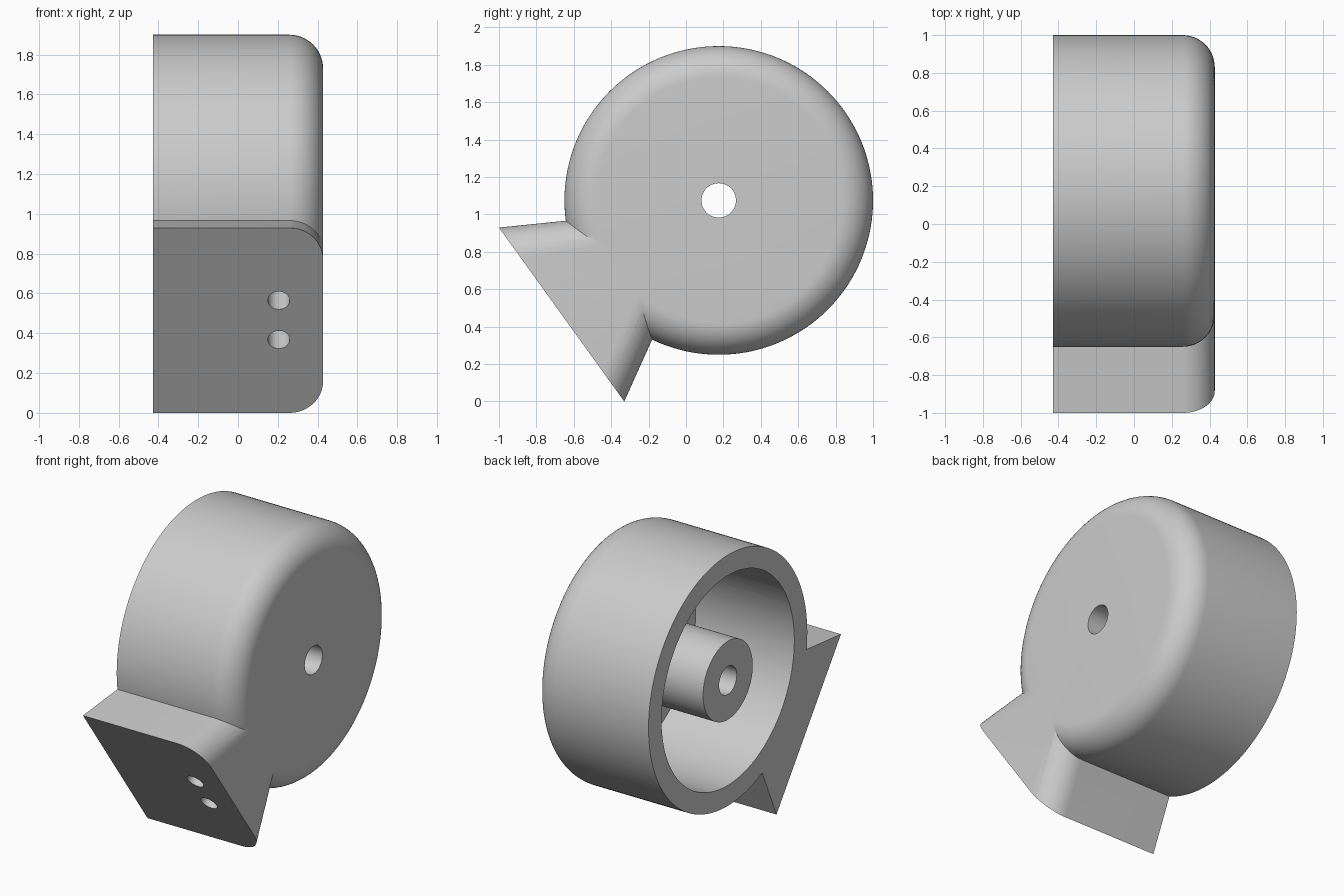
import bpy, bmesh, math
from mathutils import Vector

cube = bpy.data.objects.get("Cube")
if cube:
    bpy.data.objects.remove(cube, do_unlink=True)

HALF = 0.4275            # half width along x
CY, CZ = 0.175, 1.075    # drum axis
FILLET = 0.17
BORE, HUB, INNER, OUTER = 0.092, 0.258, 0.69, 0.825

grey = bpy.data.materials.new("light grey")
grey.use_nodes = True
color = (0.6, 0.6, 0.6, 1)
grey.diffuse_color = color
grey.node_tree.nodes["Principled BSDF"].inputs["Base Color"].default_value = color


def make(name, bm):
    bmesh.ops.recalc_face_normals(bm, faces=bm.faces)
    mesh = bpy.data.meshes.new(name)
    bm.to_mesh(mesh)
    bm.free()
    mesh.materials.append(grey)
    obj = bpy.data.objects.new(name, mesh)
    bpy.context.collection.objects.link(obj)
    return obj


def ring(name, profile, steps=144):
    """Turn a closed (x, radius) profile around the drum axis."""
    bm = bmesh.new()
    loops = []
    for i in range(steps):
        a = math.tau * i / steps
        loops.append([bm.verts.new((x, CY + r * math.cos(a), CZ + r * math.sin(a)))
                      for x, r in profile])
    n = len(profile)
    for i, cur in enumerate(loops):
        nxt = loops[(i + 1) % steps]
        for j in range(n):
            k = (j + 1) % n
            bm.faces.new((cur[j], cur[k], nxt[k], nxt[j]))
    return make(name, bm)


def boolean(target, other, operation):
    other.hide_render = True
    mod = target.modifiers.new(operation.lower(), 'BOOLEAN')
    mod.operation, mod.solver, mod.object = operation, 'EXACT', other
    bpy.context.view_layer.objects.active = target
    bpy.ops.object.modifier_apply(modifier=mod.name)
    bpy.data.objects.remove(other, do_unlink=True)


# Drum with a rounded closed end and a bore through the axis
arc = [(HALF - FILLET + FILLET * math.sin(t), OUTER - FILLET + FILLET * math.cos(t))
       for t in (math.pi / 2 * i / 14 for i in range(15))]
housing = ring("drum_housing", [(-HALF, BORE), (-HALF, OUTER)] + arc + [(HALF, BORE)])

# Wedge foot narrowing toward the axis, rounded along the closed end
top, bottom, apex = Vector((-1, 0.93)), Vector((-0.33, 0)), Vector((0.14, 1.046))
outline = [top, bottom, bottom.lerp(apex, 0.6), top.lerp(apex, 0.6)]
bm = bmesh.new()
near, far = [[bm.verts.new((x, p.x, p.y)) for p in outline] for x in (-HALF, HALF)]
bm.faces.new(near)
bm.faces.new(far)
for i in range(4):
    j = (i + 1) % 4
    bm.faces.new((near[i], near[j], far[j], far[i]))
bmesh.ops.recalc_face_normals(bm, faces=bm.faces)
edges = [bm.edges.get((far[1], far[2])), bm.edges.get((far[3], far[0]))]
bmesh.ops.bevel(bm, geom=edges, offset=FILLET, offset_type='OFFSET',
                segments=14, profile=0.5, affect='EDGES')
boolean(housing, make("wedge_foot", bm), 'UNION')

# Open cavity around the central hub
cavity = ring("cavity_cutter", [(-0.6, HUB), (-0.6, INNER), (0.29, INNER), (0.29, HUB)])
boolean(housing, cavity, 'DIFFERENCE')

# Two holes square to the foot plate, reaching the cavity
slope = bottom - top
inward = Vector((0, -slope.y, slope.x)).normalized()
for z in (0.565, 0.368):
    y = bottom.x + slope.x * z / slope.y
    bm = bmesh.new()
    bmesh.ops.create_cone(bm, cap_ends=True, segments=40, radius1=0.055,
                          radius2=0.055, depth=0.7)
    hole = make("plate_hole_cutter", bm)
    hole.rotation_euler = inward.to_track_quat('Z', 'Y').to_euler()
    hole.location = Vector((0.205, y, z)) + inward * 0.15
    bpy.context.view_layer.update()
    boolean(housing, hole, 'DIFFERENCE')

# Smooth curves, sharp edges
bpy.ops.object.select_all(action='DESELECT')
housing.select_set(True)
bpy.context.view_layer.objects.active = housing
bpy.ops.object.shade_smooth_by_angle(angle=math.radians(30))
